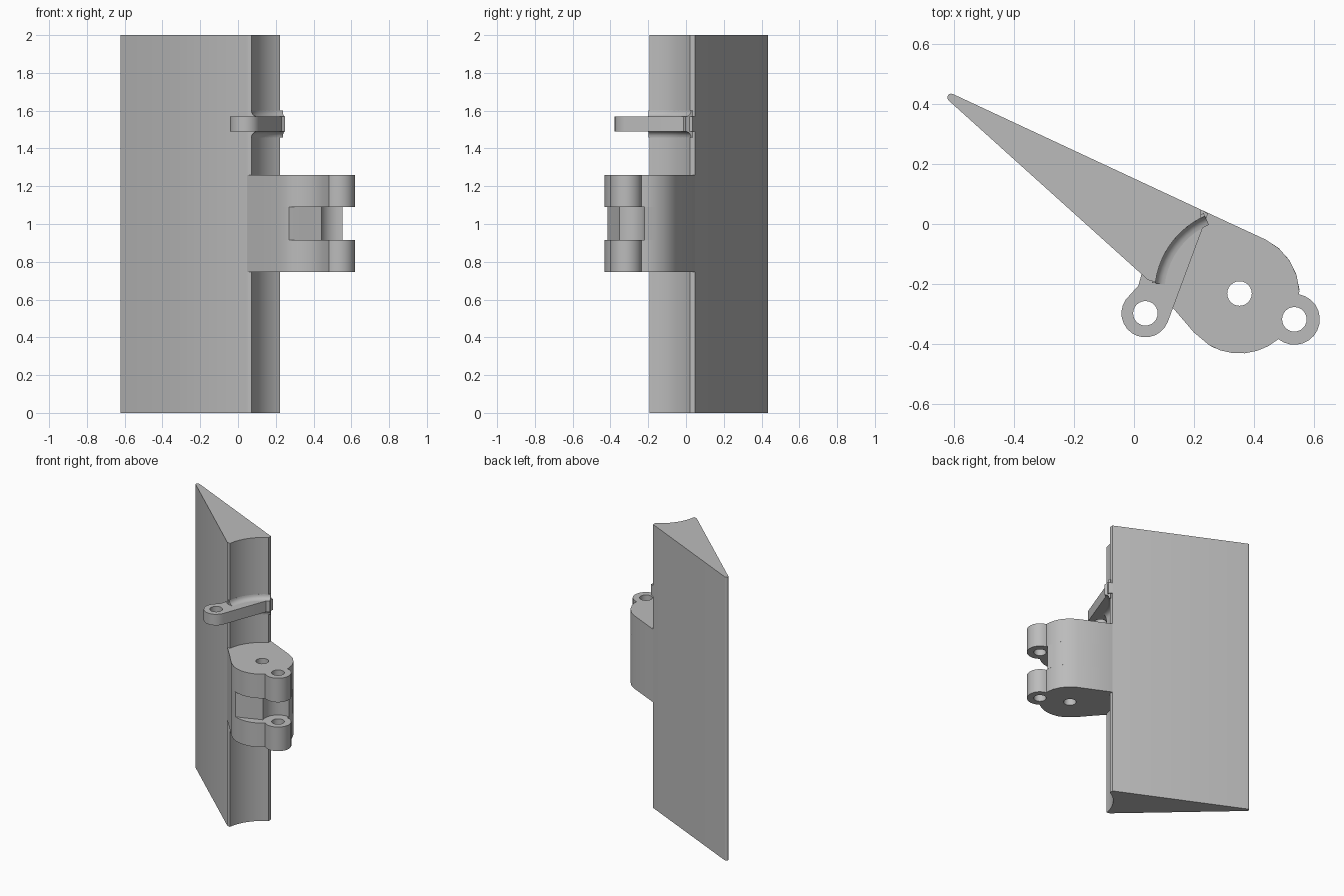
import bpy, bmesh
from math import cos, sin, radians, pi

cube = bpy.data.objects.get("Cube")
if cube:
    bpy.data.objects.remove(cube, do_unlink=True)

grey = bpy.data.materials.new("light_grey")
grey.use_nodes = True
grey.diffuse_color = (0.5, 0.5, 0.5, 1)
grey.node_tree.nodes["Principled BSDF"].inputs["Base Color"].default_value = (0.5, 0.5, 0.5, 1)

PIVOT = (0.352, -0.232)
HORN = (0.535, -0.318)
EYE = (0.038, -0.298)


def arc(centre, radius, start, end, steps):
    """Points along a circular arc, angles in degrees."""
    angles = [radians(start + (end - start) * i / steps) for i in range(steps + 1)]
    return [(centre[0] + radius * cos(a), centre[1] + radius * sin(a)) for a in angles]


def loft(name, rings):
    """Closed solid through (outline, height) rings with equal point counts."""
    bm = bmesh.new()
    rows = [[bm.verts.new((x, y, z)) for x, y in outline] for outline, z in rings]
    n = len(rows[0])
    for low, high in zip(rows, rows[1:]):
        for i in range(n):
            j = (i + 1) % n
            bm.faces.new((low[i], low[j], high[j], high[i]))
    bm.faces.new(rows[0][::-1])
    bm.faces.new(rows[-1])
    bmesh.ops.recalc_face_normals(bm, faces=bm.faces)
    mesh = bpy.data.meshes.new(name)
    bm.to_mesh(mesh)
    bm.free()
    mesh.materials.append(grey)
    obj = bpy.data.objects.new(name, mesh)
    bpy.context.collection.objects.link(obj)
    return obj


def activate(obj):
    bpy.ops.object.select_all(action='DESELECT')
    obj.select_set(True)
    bpy.context.view_layer.objects.active = obj


def plate(name, outline, bottom, top, holes=()):
    """Extruded outline with round vertical holes drilled through it."""
    obj = loft(name, [(outline, bottom), (outline, top)])
    for centre in holes:
        ring = arc(centre, 0.041, 0, 345, 23)
        cutter = loft("hole_cutter", [(ring, bottom - 0.1), (ring, top + 0.1)])
        cutter.hide_render = True
        cut = obj.modifiers.new("hole", 'BOOLEAN')
        cut.operation = 'DIFFERENCE'
        cut.solver = 'EXACT'
        cut.object = cutter
        activate(obj)
        bpy.ops.object.modifier_apply(modifier=cut.name)
        bpy.data.objects.remove(cutter, do_unlink=True)
    return obj


# Tapered blade with rounded tip and a hollow hinge edge
blade_outline = (arc((-0.61, 0.422), 0.013, 65, 228, 6)
                 + [(0.047, -0.187), (0.07, -0.193)]
                 + arc(PIVOT, 0.283, 172, 117, 10)
                 + [(0.223, 0.048)])
parts = [plate("blade", blade_outline, 0, 2)]

# Hinge knuckle: two forked prongs and a recessed middle
root = [(0.0, 0.05), (0.047, -0.187), (0.13, -0.28), (0.2, -0.362)]
shoulder = [(0.223, 0.048)]
prong = (root + arc(PIVOT, 0.2, 240, 310, 6) + arc(HORN, 0.085, -130, 80, 14)
         + arc(PIVOT, 0.2, 2, 64, 4) + shoulder)
middle = (root + arc(PIVOT, 0.2, 240, 246, 1) + [(0.33, -0.395), (0.39, -0.37)]
          + arc(HORN, 0.1, 200, 80, 8) + arc(PIVOT, 0.2, 5, 64, 4) + shoulder)
parts += [plate("lower_prong", prong, 0.745, 0.915, (PIVOT, HORN)),
          plate("hinge_middle", middle, 0.915, 1.09, (PIVOT,)),
          plate("upper_prong", prong, 1.09, 1.26, (PIVOT, HORN))]

# Control arm with an eye
arm = (arc(EYE, 0.08, -20, -230, 14)
       + [(0.015, -0.205), (0.025, -0.167), (0.06, -0.09), (0.15, 0.03),
          (0.223, 0.048), (0.247, 0.035)])
parts.append(plate("control_arm", arm, 1.49, 1.568, (EYE,)))

# Curved fillet where the arm meets the hollow edge
FILLET = 0.032
steps = [i / 5 * pi / 2 for i in range(6)]
profile = [(FILLET * (1 - cos(a)), 1.49 - FILLET * (1 - sin(a))) for a in steps]
profile += [(FILLET * (1 - cos(a)), 1.568 + FILLET * (1 - sin(a))) for a in reversed(steps)]
rings = [(arc(PIVOT, 0.283 - t, 173, 114, 10) + arc(PIVOT, 0.294, 114, 173, 10), z)
         for t, z in profile]
parts.append(loft("arm_fillet", rings))

for obj in parts:
    activate(obj)
    bpy.ops.object.shade_smooth_by_angle(angle=radians(30))
